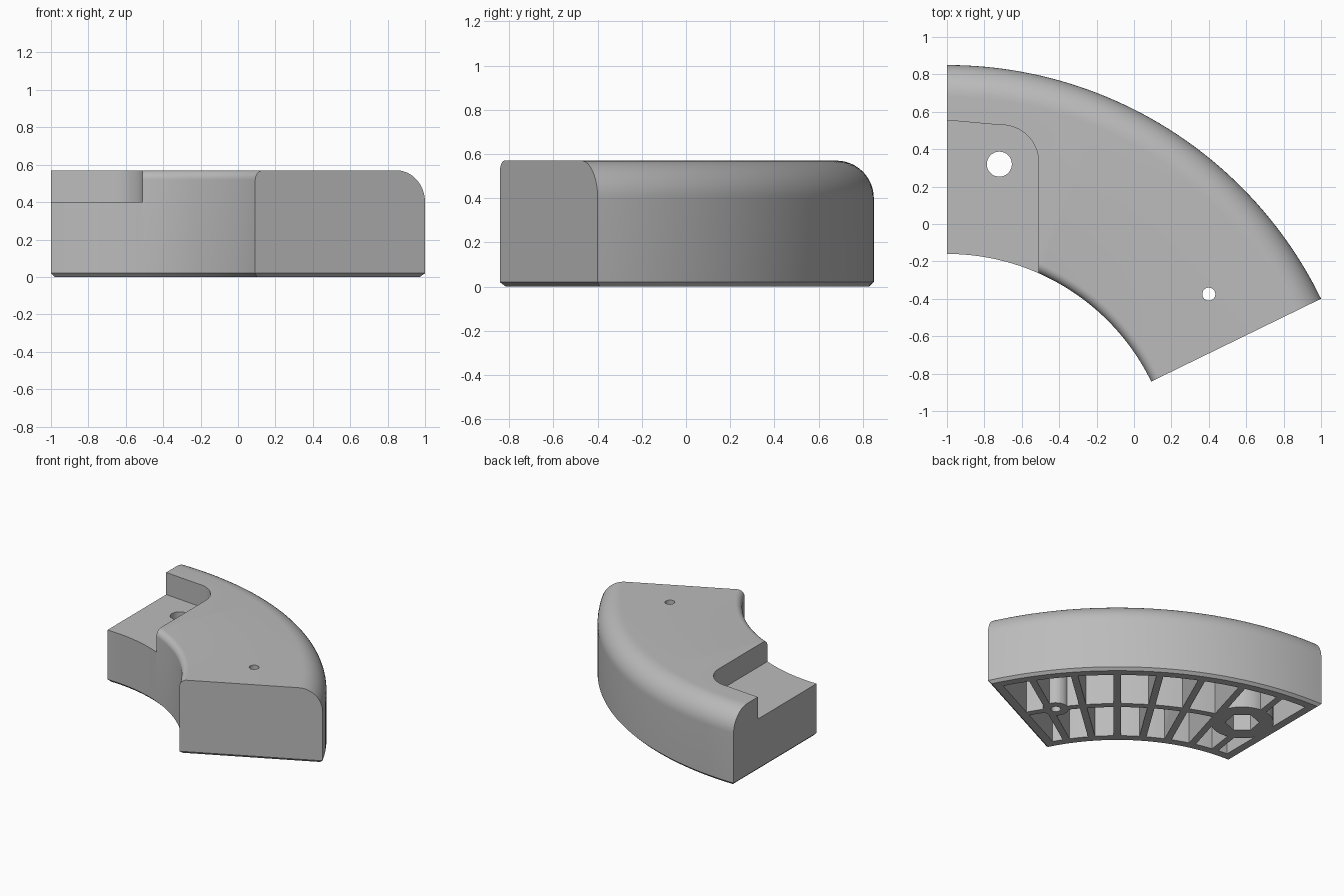
import bpy, bmesh
from math import sin, cos, pi, radians

cube = bpy.data.objects.get("Cube")
if cube:
    bpy.data.objects.remove(cube, do_unlink=True)

CX, CY = -1.0, -1.375                  # arc centre
R_IN, R_OUT, HEIGHT = 1.215, 2.225, 0.57
A0, A1 = radians(26), radians(90)
CHAMFER, WALL, RIB = 0.02, 0.08, 0.05
STEP_Z = 0.40
BOLT, PIN = (-0.72, 0.32), (0.4, -0.375)

grey = bpy.data.materials.new("plain grey")
grey.use_nodes = True
grey.diffuse_color = (0.5, 0.5, 0.5, 1)
grey.node_tree.nodes["Principled BSDF"].inputs["Base Color"].default_value = (0.5, 0.5, 0.5, 1)


def finish(name, bm):
    bmesh.ops.recalc_face_normals(bm, faces=bm.faces)
    mesh = bpy.data.meshes.new(name)
    bm.to_mesh(mesh)
    bm.free()
    mesh.materials.append(grey)
    obj = bpy.data.objects.new(name, mesh)
    bpy.context.collection.objects.link(obj)
    return obj


def polar(r, a):
    return CX + r * cos(a), CY + r * sin(a)


def add_prism(bm, outline, z0, z1):
    low = [bm.verts.new((x, y, z0)) for x, y in outline]
    high = [bm.verts.new((x, y, z1)) for x, y in outline]
    bm.faces.new(low[::-1])
    bm.faces.new(high)
    n = len(low)
    for i in range(n):
        j = (i + 1) % n
        bm.faces.new((low[i], low[j], high[j], high[i]))


def prism(name, outline, z0, z1):
    bm = bmesh.new()
    add_prism(bm, outline, z0, z1)
    return finish(name, bm)


def ring(center, radius, sides, turn=0.0):
    return [(center[0] + radius * cos(turn + 2 * pi * i / sides),
             center[1] + radius * sin(turn + 2 * pi * i / sides)) for i in range(sides)]


def cut(target, cutter):
    # Subtract the cutter and remove it
    mod = target.modifiers.new("cut", 'BOOLEAN')
    mod.operation = 'DIFFERENCE'
    mod.solver = 'EXACT'
    mod.object = cutter
    cutter.hide_render = True
    bpy.context.view_layer.objects.active = target
    bpy.ops.object.modifier_apply(modifier=mod.name)
    bpy.data.objects.remove(cutter, do_unlink=True)


def fillet(r, z, radius, start, steps):
    return [(r + radius * cos(start + pi / 2 * i / steps),
             z + radius * sin(start + pi / 2 * i / steps)) for i in range(steps + 1)]


# Body: rounded cross-section swept round the arc, chamfered along the foot
profile = [(R_IN + CHAMFER, 0), (R_OUT - CHAMFER, 0), (R_OUT, CHAMFER)]
profile += fillet(R_OUT - 0.17, HEIGHT - 0.17, 0.17, 0, 12)
profile += fillet(R_IN + 0.05, HEIGHT - 0.05, 0.05, pi / 2, 8)
profile += [(R_IN, CHAMFER)]
bm = bmesh.new()
STEPS = 48
sections = []
for i in range(STEPS + 1):
    t = i / STEPS
    section = []
    for r, z in profile:
        inset = CHAMFER / r if z == 0 else 0
        a = A0 + inset + (A1 - A0 - 2 * inset) * t
        section.append(bm.verts.new((*polar(r, a), z)))
    sections.append(section)
for s, t in zip(sections, sections[1:]):
    for i in range(len(s)):
        j = (i + 1) % len(s)
        bm.faces.new((s[i], s[j], t[j], t[i]))
# End faces sit above a separate chamfer strip
for s in (sections[0], sections[-1]):
    bm.faces.new((s[0], s[1], s[2], s[-1]))
    bm.faces.new(s[2:])
body = finish("curved_ribbed_block", bm)

# Hollow underside: two rows of cells separated by radial and middle ribs
bm = bmesh.new()
CELLS = 8
r_mid = (R_IN + R_OUT) / 2
rows = [(R_IN + WALL, r_mid - RIB / 2), (r_mid + RIB / 2, R_OUT - WALL)]
for k in range(CELLS):
    edge0 = WALL if k == 0 else RIB / 2
    edge1 = WALL if k == CELLS - 1 else RIB / 2
    a0 = A0 + (A1 - A0) * k / CELLS
    a1 = A0 + (A1 - A0) * (k + 1) / CELLS
    for r0, r1 in rows:
        outline = []
        for r, flip in ((r0, False), (r1, True)):
            arc = [polar(r, a0 + edge0 / r + (a1 - a0 - (edge0 + edge1) / r) * i / 6)
                   for i in range(7)]
            outline += arc[::-1] if flip else arc
        add_prism(bm, outline, -0.05, HEIGHT - WALL)
cells = finish("cell_cutter", bm)


def step_outline(grow):
    # Recess outline with one rounded corner
    right, radius = -0.51 + grow, 0.2 + grow
    corner = ring((-0.71, 0.33), radius, 64)[:16]
    return [(-1.3, -0.8), (right, -0.8)] + corner + [(-0.725, 0.53 + grow), (-1.3, 0.582 + grow)]


# Keep the bosses and the recess floor solid
cut(cells, prism("floor_keep", step_outline(WALL), STEP_Z - WALL, 1.0))
cut(cells, prism("bolt_boss_keep", ring(BOLT, 0.22, 48), -0.2, 1.0))
cut(cells, prism("pin_boss_keep", ring(PIN, 0.09, 32), -0.2, 1.0))
cut(body, cells)

# Stepped recess, bolt hole with hexagonal pocket, pin hole
cut(body, prism("recess_cutter", step_outline(0), STEP_Z, 1.0))
cut(body, prism("bolt_hole_cutter", ring(BOLT, 0.067, 32), -0.2, 1.0))
cut(body, prism("hex_pocket_cutter", ring(BOLT, 0.12, 6, radians(20)), -0.2, 0.25))
cut(body, prism("pin_hole_cutter", ring(PIN, 0.035, 24), -0.2, 1.0))

bpy.ops.object.select_all(action='DESELECT')
body.select_set(True)
bpy.context.view_layer.objects.active = body
bpy.ops.object.shade_smooth_by_angle(angle=radians(30))
